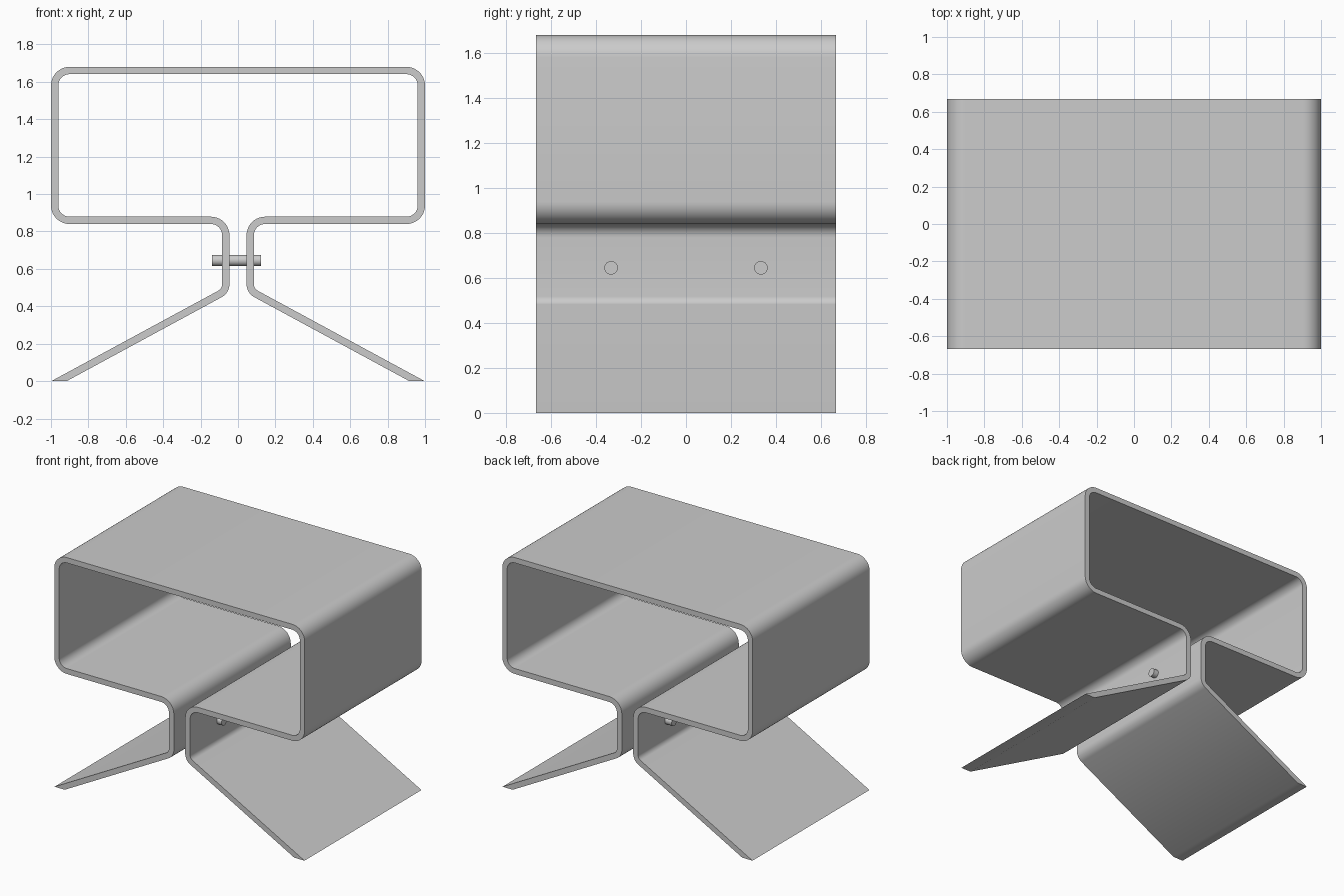
import bpy, bmesh, math
from mathutils import Vector, Matrix

cube = bpy.data.objects.get("Cube")
if cube:
    bpy.data.objects.remove(cube, do_unlink=True)

HALF_T = 0.0195   # half the sheet thickness
HALF_D = 0.667    # half the depth

grey = bpy.data.materials.new("plain grey")
grey.use_nodes = True
grey.diffuse_color = (0.6, 0.6, 0.6, 1)
grey.node_tree.nodes["Principled BSDF"].inputs["Base Color"].default_value = (0.6, 0.6, 0.6, 1)


def finish(bm, name):
    bmesh.ops.recalc_face_normals(bm, faces=bm.faces)
    mesh = bpy.data.meshes.new(name)
    bm.to_mesh(mesh)
    bm.free()
    mesh.materials.append(grey)
    obj = bpy.data.objects.new(name, mesh)
    bpy.context.collection.objects.link(obj)
    bpy.ops.object.select_all(action='DESELECT')
    bpy.context.view_layer.objects.active = obj
    obj.select_set(True)
    bpy.ops.object.shade_smooth_by_angle(angle=math.radians(30))
    return obj


def rounded_pairs(path, radii, steps=10):
    """Offset point pairs on both sides of a centre line with filleted corners."""
    pairs = []
    for a, b, c, r in zip(path, path[1:], path[2:], radii):
        d1, d2 = (b - a).normalized(), (c - b).normalized()
        turn = math.atan2(d1.x * d2.y - d1.y * d2.x, d1.dot(d2))
        side = math.copysign(1, turn)
        start = b - d1 * r * math.tan(abs(turn) / 2)
        n1 = Vector((-d1.y, d1.x))
        centre = start + n1 * side * r
        for i in range(steps + 1):
            n = Matrix.Rotation(turn * i / steps, 2) @ n1
            p = centre - n * side * r
            pairs.append((p + n * HALF_T, p - n * HALF_T))
    return pairs


# Right half of the bent sheet, from the foot up to the top middle
path = [Vector(p) for p in ((0.957, 0), (0.065, 0.483), (0.065, 0.8595),
                            (0.9805, 0.8595), (0.9805, 1.6605), (0, 1.6605))]
pairs = rounded_pairs(path, (0.06, 0.08, 0.08, 0.08))

# Foot tip cut level with the floor
leg = (path[1] - path[0]).normalized()
half_cut = HALF_T / leg.y
pairs.insert(0, (path[0] - Vector((half_cut, 0)), path[0] + Vector((half_cut, 0))))
pairs += [(Vector((-a.x, a.y)), Vector((-b.x, b.y))) for a, b in reversed(pairs)]

# Extrude the profile through the depth
bm = bmesh.new()
rings = [[bm.verts.new((p.x, y, p.y)) for p, y in
          ((a, -HALF_D), (b, -HALF_D), (b, HALF_D), (a, HALF_D))] for a, b in pairs]
for r, s in zip(rings, rings[1:]):
    for i in range(4):
        j = (i + 1) % 4
        bm.faces.new((r[i], r[j], s[j], s[i]))
bm.faces.new(rings[0])
bm.faces.new(rings[-1])
finish(bm, "bent_sheet_body")

# Two pins through the neck
for label, y in (("front_pin", -0.333), ("back_pin", 0.333)):
    bm = bmesh.new()
    bmesh.ops.create_cone(bm, cap_ends=True, segments=32, radius1=0.03, radius2=0.03, depth=0.262,
                          matrix=Matrix.Translation((-0.008, y, 0.645)) @ Matrix.Rotation(math.pi / 2, 4, 'Y'))
    finish(bm, label)
